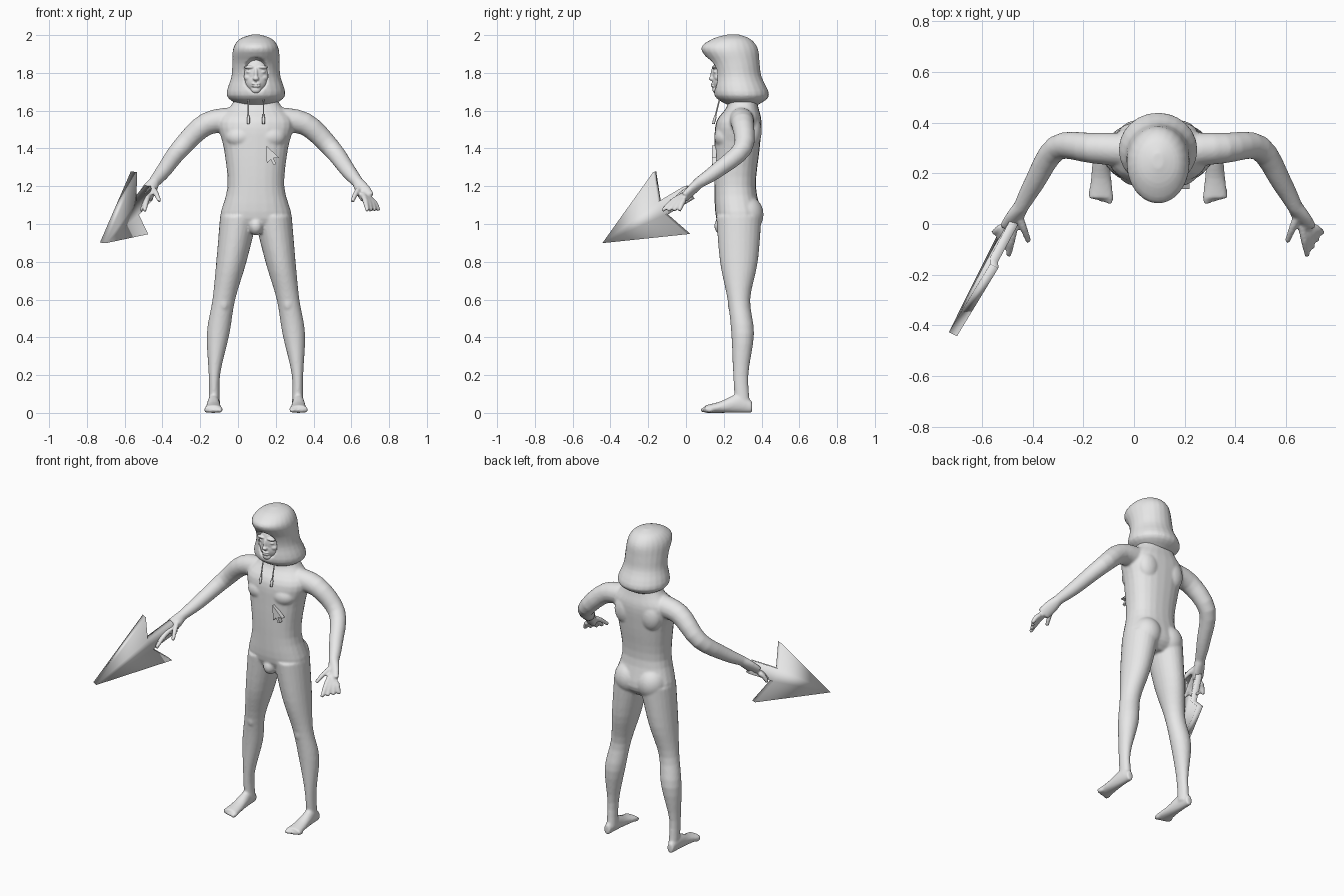
import bpy, bmesh, math
from mathutils import Vector, Matrix

cube = bpy.data.objects.get("Cube")
if cube:
    bpy.data.objects.remove(cube, do_unlink=True)

COLOUR = (0.8, 0.8, 0.8, 1)
grey = bpy.data.materials.new("plain grey")
grey.use_nodes = True
grey.diffuse_color = COLOUR
grey.node_tree.nodes["Principled BSDF"].inputs["Base Color"].default_value = COLOUR

MIDDLE = 0.095                      # centre plane of the figure
RIGHTWARD, UP, FRONT, BACK = (Vector(v) for v in ((1, 0, 0), (0, 0, 1), (0, -1, 0), (0, 1, 0)))


def refine(rings, steps=4):
    """Smooth curve through a few key rings."""
    keys = [Vector(ring) for ring in rings]
    padded = [keys[0]] + keys + [keys[-1]]
    result = []
    for before, start, end, after in zip(padded, padded[1:], padded[2:], padded[3:]):
        leave, arrive, gap = (end - before) / 2, (after - start) / 2, end - start
        for step in range(steps):
            t = step / steps
            result.append(start + leave * t + (gap * 3 - leave * 2 - arrive) * t ** 2
                          + (leave + arrive - gap * 2) * t ** 3)
    return result + [keys[-1]]


def tube(bm, rings, axis=None, reference=BACK, sides=24, power=1.0):
    """Loft elliptical rings (x, y, z, radius, radius); rings follow the path unless axis is given."""
    rings = refine(rings)
    centres = [Vector(ring[:3]) for ring in rings]
    loops = []
    for i, ring in enumerate(rings):
        along = axis or (centres[min(i + 1, len(rings) - 1)] - centres[max(i - 1, 0)]).normalized()
        across = reference.cross(along).normalized()
        depth = along.cross(across)
        loop = []
        for k in range(sides):
            angle = math.tau * k / sides
            c, s = (math.copysign(abs(w) ** power, w) for w in (math.cos(angle), math.sin(angle)))
            loop.append(bm.verts.new(centres[i] + across * c * ring[3] + depth * s * ring[4]))
        loops.append(loop)
    for low, high in zip(loops, loops[1:]):
        for k in range(sides):
            n = (k + 1) % sides
            bm.faces.new((low[k], low[n], high[n], high[k]))
    bm.faces.new(loops[0][::-1])
    bm.faces.new(loops[-1])


def ball(bm, centre, radii):
    matrix = Matrix.Translation(centre) @ Matrix.Diagonal((*radii, 1))
    bmesh.ops.create_icosphere(bm, subdivisions=4, radius=1, matrix=matrix)


def make(name, bm, smooth=True):
    bmesh.ops.recalc_face_normals(bm, faces=bm.faces)
    for face in bm.faces:
        face.smooth = smooth
    mesh = bpy.data.meshes.new(name)
    bm.to_mesh(mesh)
    bm.free()
    mesh.materials.append(grey)
    part = bpy.data.objects.new(name, mesh)
    bpy.context.collection.objects.link(part)
    return part


def fuse(part, voxel, passes):
    """Melt overlapping pieces into one soft skin."""
    remesh = part.modifiers.new("fuse", 'REMESH')
    remesh.mode, remesh.voxel_size, remesh.use_smooth_shade = 'VOXEL', voxel, True
    soften = part.modifiers.new("soften", 'SMOOTH')
    soften.factor, soften.iterations = 0.5, passes


def pointer(name, tip, along, across, size, thickness, smooth):
    """Barbed arrow plate, mirrored about its own axis."""
    along, across = Vector(along).normalized(), Vector(across).normalized()
    half = [(0.46, 0.19), (0.4, 0.04), (0.58, 0.04)]
    outline = [(0, 0)] + half + [(a, -b) for a, b in reversed(half)]
    normal = along.cross(across).normalized() * thickness
    bm = bmesh.new()
    face = bm.faces.new([bm.verts.new(Vector(tip) + (along * a + across * b) * size - normal / 2)
                         for a, b in outline])
    extruded = bmesh.ops.extrude_face_region(bm, geom=[face])["geom"]
    bmesh.ops.translate(bm, vec=normal, verts=[v for v in extruded if isinstance(v, bmesh.types.BMVert)])
    make(name, bm, smooth)


# Torso and neck: height, centre depth, half width, half depth
bm = bmesh.new()
torso = [(0.96, 0.28, 0.13, 0.07), (1.03, 0.28, 0.19, 0.12), (1.2, 0.26, 0.15, 0.11),
         (1.4, 0.27, 0.17, 0.12), (1.54, 0.28, 0.2, 0.12), (1.63, 0.3, 0.13, 0.08),
         (1.75, 0.29, 0.07, 0.07)]
tube(bm, [(MIDDLE, y, z, width, depth) for z, y, width, depth in torso], UP, power=0.85)
ball(bm, (MIDDLE, 0.2, 0.99), (0.04, 0.05, 0.05))

# Limbs, measured outwards from the centre plane
leg = [(0.09, 0.28, 1.04, 0.1, 0.12), (0.13, 0.28, 0.8, 0.08, 0.1), (0.17, 0.28, 0.6, 0.06, 0.06),
       (0.2, 0.3, 0.42, 0.06, 0.06), (0.22, 0.29, 0.2, 0.03, 0.04), (0.22, 0.3, 0.04, 0.03, 0.04)]
foot = [(0.35, 0.02, 0.03), (0.28, 0.03, 0.05), (0.18, 0.04, 0.03), (0.1, 0.05, 0.02)]
arm = [(0.1, 0.29, 1.55, 0.07), (0.26, 0.3, 1.53, 0.06), (0.4, 0.3, 1.4, 0.05),
       (0.49, 0.16, 1.28, 0.04), (0.54, 0.07, 1.22, 0.03)]
wrist, knuckles = Vector((0.54, 0.07, 1.22)), Vector((0.59, -0.01, 1.14))

for side in (1, -1):
    def place(x, *rest):
        return (MIDDLE + side * x, *rest)

    def finger(root, tip):
        bend = root.lerp(tip, 0.5) + UP * 0.01
        tube(bm, [place(*root, 0.016, 0.016), place(*bend, 0.015, 0.015), place(*tip, 0.011, 0.011)],
             sides=10)

    tube(bm, [place(*ring) for ring in leg], UP)
    tube(bm, [place(0.225, y, height, width, height) for y, width, height in foot], FRONT, UP)
    tube(bm, [place(*ring, ring[-1]) for ring in arm])
    tube(bm, [place(*wrist, 0.03, 0.03), place(*wrist.lerp(knuckles, 0.5), 0.04, 0.025),
              place(*knuckles, 0.04, 0.02)])
    finger(wrist.lerp(knuckles, 0.3), Vector((0.51, -0.07, 1.12)))
    for i in range(4):
        spread = i - 1.5
        finger(knuckles + RIGHTWARD * spread * 0.015 - UP * spread * 0.01,
               Vector((0.62 + spread * 0.02, -0.08 + spread * 0.03, 1.07)))
    for i in range(5):                                               # toes
        ball(bm, place(0.19 + 0.018 * i, 0.1 + 0.006 * i, 0.015), (0.012, 0.024, 0.014))
    ball(bm, place(0.08, 0.32, 1.05), (0.09, 0.09, 0.1))             # buttock
    ball(bm, place(0.08, 0.21, 1.46), (0.08, 0.06, 0.06))            # chest
    ball(bm, place(0.09, 0.35, 1.49), (0.07, 0.05, 0.09))            # shoulder blade
    ball(bm, place(0.17, 0.25, 0.58), (0.03, 0.03, 0.05))            # knee
fuse(make("body", bm), 0.0075, 3)

# Face
bm = bmesh.new()
ball(bm, (MIDDLE, 0.24, 1.8), (0.085, 0.1, 0.12))                    # skull
ball(bm, (MIDDLE, 0.2, 1.76), (0.065, 0.06, 0.07))                   # jaw
ball(bm, (MIDDLE, 0.16, 1.71), (0.026, 0.02, 0.02))                  # chin
ball(bm, (MIDDLE, 0.145, 1.79), (0.011, 0.015, 0.04))                # nose bridge
ball(bm, (MIDDLE, 0.14, 1.77), (0.017, 0.02, 0.012))                 # nose tip
for z in (1.73, 1.742):
    ball(bm, (MIDDLE, 0.144, z), (0.024, 0.012, 0.007))              # lips
for side in (1, -1):
    x = MIDDLE + side * 0.033
    ball(bm, (x, 0.152, 1.83), (0.03, 0.015, 0.009))                 # brow
    ball(bm, (x, 0.157, 1.805), (0.018, 0.012, 0.009))               # eye
    ball(bm, (x, 0.17, 1.775), (0.03, 0.02, 0.02))                   # cheek
fuse(make("face", bm), 0.004, 2)

# Hood: height, front, back, half width
bm = bmesh.new()
profile = [(1.63, 0.22, 0.38, 0.09), (1.68, 0.15, 0.44, 0.155), (1.78, 0.15, 0.4, 0.13),
           (1.85, 0.13, 0.39, 0.125), (1.93, 0.08, 0.38, 0.12), (1.98, 0.14, 0.34, 0.085),
           (2.003, 0.22, 0.28, 0.02)]
tube(bm, [(MIDDLE, (front + back) / 2, z, width, (back - front) / 2)
          for z, front, back, width in profile], UP)
hood = make("hood", bm)
bm = bmesh.new()
ball(bm, (MIDDLE, 0.105, 1.785), (0.083, 0.1, 0.098))
cutter = make("face_opening", bm)
cutter.hide_render = True
opening = hood.modifiers.new("opening", 'BOOLEAN')
opening.operation, opening.object = 'DIFFERENCE', cutter
fuse(hood, 0.007, 3)
bpy.context.view_layer.objects.active = hood
for modifier in list(hood.modifiers):
    bpy.ops.object.modifier_apply(modifier=modifier.name)
bpy.data.objects.remove(cutter, do_unlink=True)

# Drawstrings with thicker ends, hanging down the chest
for side, name in ((1, "left_drawstring"), (-1, "right_drawstring")):
    bm = bmesh.new()
    tube(bm, [(MIDDLE + side * 0.04, 0.145 + (z - 1.53) / 4, z, radius, radius)
              for z, radius in ((1.66, 0.004), (1.58, 0.004), (1.56, 0.008), (1.53, 0.007))],
         UP, sides=8)
    make(name, bm)

# Pointer emblem on the chest and the large pointer in the right hand
pointer("chest_pointer", (0.15, 0.15, 1.415), (0.4, 0, -0.9), (0.9, 0, 0.4), 0.19, 0.025, False)
pointer("held_pointer", (-0.715, -0.435, 0.9), (0.42, 0.78, 0.46), (-0.06, -0.18, 0.33), 1, 0.036, True)
